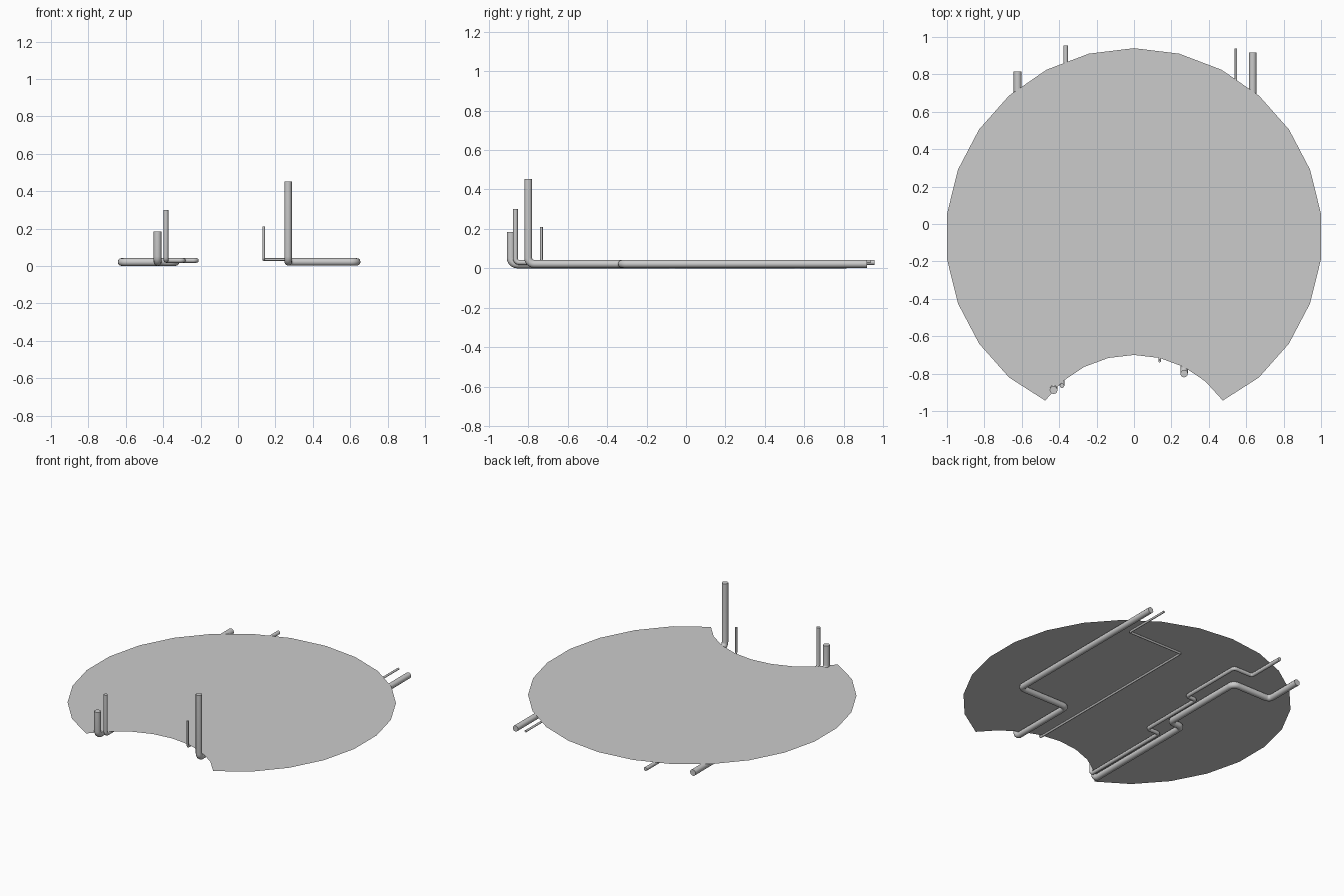
import bpy, bmesh, math
from mathutils import Vector

if "Cube" in bpy.data.objects:
    bpy.data.objects.remove(bpy.data.objects["Cube"])

PLATE_Z = 0.042


# Thin round plate with a curved bite in the front edge
def make_plate():
    pts = []
    for i in range(-11, 12):
        if abs(i) == 11:
            pts.append((math.copysign(0.475, i), -0.944))
        else:
            a = i * math.tau / 26
            pts.append((1.007 * math.sin(a), -0.067 + 1.007 * math.cos(a)))
    for i in range(3, -4, -1):
        a = math.radians(13.54 * i)
        pts.append((0.586 * math.sin(a), -1.286 + 0.586 * math.cos(a)))
    bm = bmesh.new()
    face = bm.faces.new([bm.verts.new((x, y, PLATE_Z)) for x, y in pts])
    face.normal_update()
    if face.normal.z < 0:
        face.normal_flip()
    mesh = bpy.data.meshes.new("plate")
    bm.to_mesh(mesh)
    bm.free()
    bpy.context.collection.objects.link(bpy.data.objects.new("plate", mesh))


# Round off the corners of a path
def fillet(points, radius, steps=5):
    pts = [Vector(p) for p in points]
    out = [pts[0]]
    for a, b, c in zip(pts, pts[1:], pts[2:]):
        d1, d2 = (a - b).normalized(), (c - b).normalized()
        centre = b + (d1 + d2) * radius
        for k in range(steps + 1):
            t = k / steps * math.pi / 2
            out.append(centre - d2 * radius * math.cos(t) - d1 * radius * math.sin(t))
    return out + [pts[-1]]


# Pipe running under the plate from the back, then rising at the front
def make_pipe(name, r, path, top):
    z = PLATE_Z - r
    pts = [(x, y, z) for x, y in path]
    pts.append((path[-1][0], path[-1][1], top))
    pts = fillet(pts, r * 1.5)
    curve = bpy.data.curves.new(name, "CURVE")
    curve.dimensions = "3D"
    curve.bevel_depth = r
    curve.bevel_resolution = 4
    curve.use_fill_caps = True
    spline = curve.splines.new("POLY")
    spline.points.add(len(pts) - 1)
    for sp, p in zip(spline.points, pts):
        sp.co = (*p, 1)
    obj = bpy.data.objects.new(name, curve)
    bpy.context.collection.objects.link(obj)
    bpy.ops.object.select_all(action="DESELECT")
    obj.select_set(True)
    bpy.context.view_layer.objects.active = obj
    bpy.ops.object.convert(target="MESH")
    bpy.ops.object.shade_smooth_by_angle(angle=math.radians(40))


make_plate()
make_pipe("left_outer_pipe", 0.021,
          [(-0.622, 0.815), (-0.622, 0.55), (-0.335, 0.55), (-0.335, -0.055),
           (-0.43, -0.055), (-0.43, -0.888)], 0.185)
make_pipe("left_inner_pipe", 0.0125,
          [(-0.365, 0.955), (-0.365, 0.69), (-0.222, 0.69), (-0.222, 0.24),
           (-0.293, 0.24), (-0.293, -0.22), (-0.385, -0.22), (-0.385, -0.865)], 0.30)
make_pipe("right_inner_pipe", 0.007,
          [(0.545, 0.937), (0.545, 0.61), (0.137, 0.61), (0.137, -0.733)], 0.21)
make_pipe("right_outer_pipe", 0.020,
          [(0.635, 0.917), (0.635, -0.325), (0.268, -0.325), (0.268, -0.80)], 0.452)
